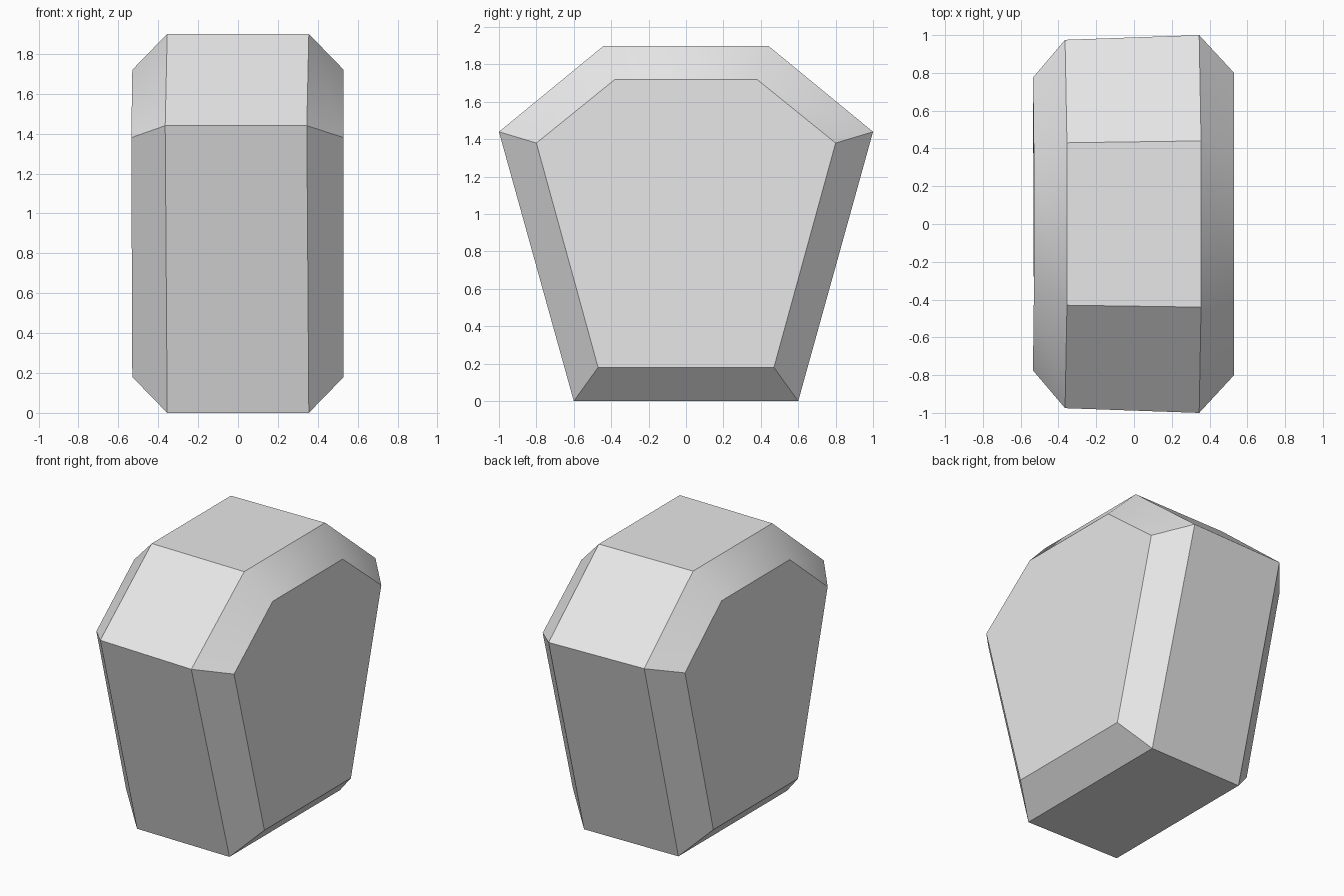
import bpy
import bmesh
import math

cube = bpy.data.objects.get("Cube")
if cube:
    bpy.data.objects.remove(cube, do_unlink=True)

# Plain grey material
GREY = (0.8, 0.8, 0.8, 1.0)
mat = bpy.data.materials.new("light grey")
mat.use_nodes = True
mat.diffuse_color = GREY
mat.node_tree.nodes["Principled BSDF"].inputs["Base Color"].default_value = GREY


def half_profile(bm, points):
    """Mirror (x, y, z) points front to back into a closed six-sided ring."""
    loop = points + [(x, -y, z) for x, y, z in reversed(points)]
    return [bm.verts.new(p) for p in loop]


# Cross-section rings from left to right: base, shoulder, crown
bm = bmesh.new()
rings = [half_profile(bm, pts) for pts in (
    [(-0.53, 0.46, 0.18), (-0.535, 0.775, 1.38), (-0.53, 0.37, 1.72)],
    [(-0.355, 0.59, 0), (-0.365, 0.975, 1.44), (-0.355, 0.43, 1.9)],
    [(0.355, 0.6, 0), (0.345, 1.0, 1.44), (0.355, 0.44, 1.9)],
    [(0.53, 0.47, 0.18), (0.53, 0.8, 1.38), (0.53, 0.38, 1.72)],
)]

# Bridge the rings and close both ends
for a, b in zip(rings, rings[1:]):
    for i in range(len(a)):
        j = (i + 1) % len(a)
        bm.faces.new((a[i], a[j], b[j], b[i]))
bm.faces.new(rings[0])
bm.faces.new(rings[-1])
bmesh.ops.recalc_face_normals(bm, faces=bm.faces[:])

mesh = bpy.data.meshes.new("faceted_block")
bm.to_mesh(mesh)
bm.free()
mesh.materials.append(mat)
block = bpy.data.objects.new("faceted_block", mesh)
bpy.context.collection.objects.link(block)

# Soften only the shallow corners of the bevel
bpy.ops.object.select_all(action='DESELECT')
block.select_set(True)
bpy.context.view_layer.objects.active = block
bpy.ops.object.shade_smooth_by_angle(angle=math.radians(30))
